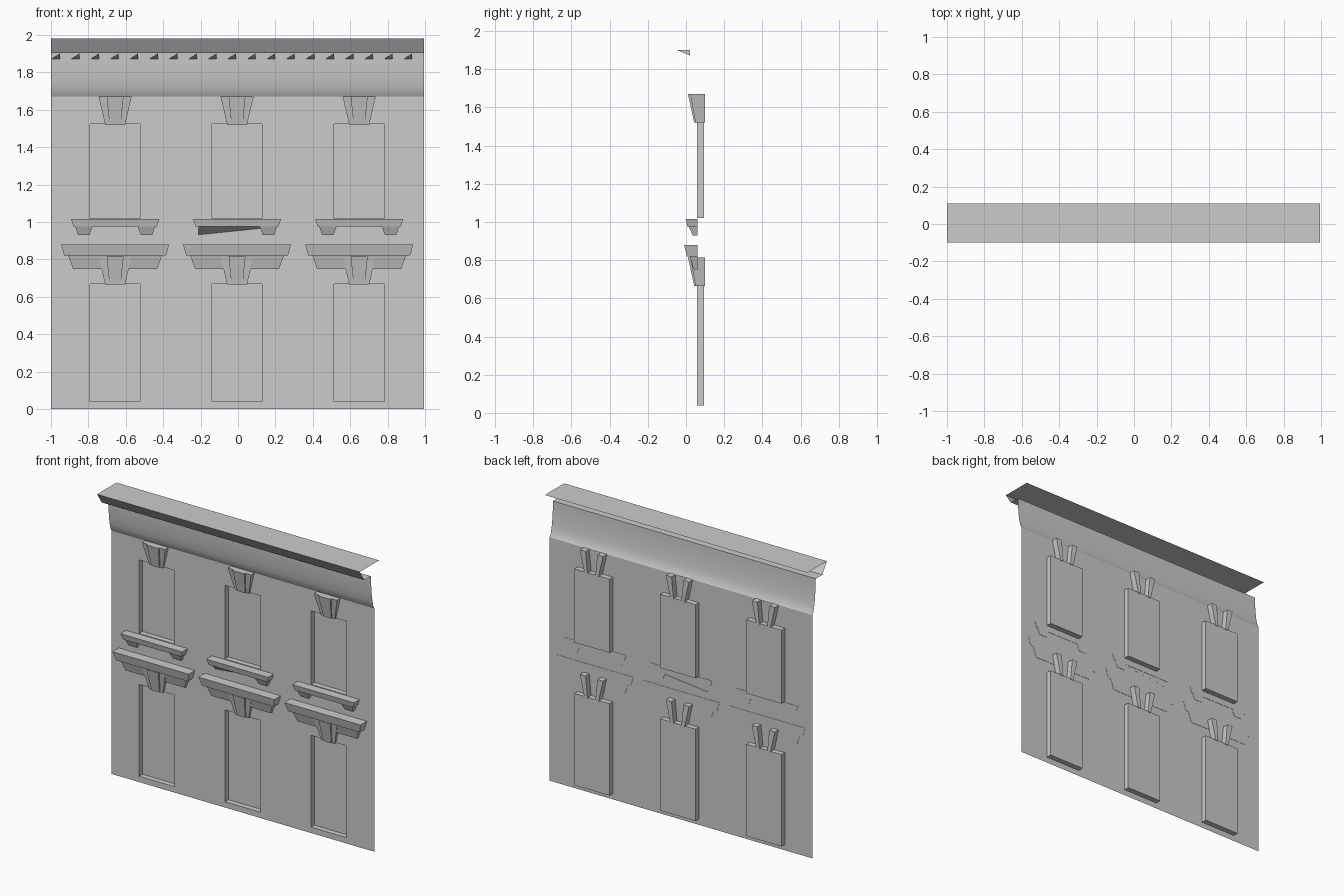
import bpy

if "Cube" in bpy.data.objects:
    bpy.data.objects.remove(bpy.data.objects["Cube"])

GREY = (0.6, 0.6, 0.6, 1)
stone = bpy.data.materials.new("grey stone")
stone.use_nodes = True
stone.diffuse_color = GREY
stone.node_tree.nodes["Principled BSDF"].inputs["Base Color"].default_value = GREY

WALL = 0.058                      # depth of the wall plane
BAYS = (-0.657, -0.005, 0.648)    # window axes
HALF = 0.134                      # half width of a window
STOREYS = ((0.04, 0.67), (1.02, 1.525))


def add(name, verts, faces):
    mesh = bpy.data.meshes.new(name)
    mesh.from_pydata(verts, [], faces)
    mesh.materials.append(stone)
    obj = bpy.data.objects.new(name, mesh)
    bpy.context.collection.objects.link(obj)
    return obj


def block(name, top, bottom, back):
    """Tapered block; top and bottom are (x0, x1, front y, z)."""
    verts = []
    for x0, x1, y, z in (bottom, top):
        verts += [(x0, y, z), (x1, y, z), (x1, back, z), (x0, back, z)]
    sides = [(i, (i + 1) % 4, (i + 1) % 4 + 4, i + 4) for i in range(4)]
    return add(name, verts, [(3, 2, 1, 0), (4, 5, 6, 7)] + sides)


def sweep(name, profile):
    """Strip of (y, z) points drawn along the whole facade."""
    verts = [(x, y, z) for y, z in profile for x in (-1, 0.995)]
    faces = [(2 * i, 2 * i + 1, 2 * i + 3, 2 * i + 2) for i in range(len(profile) - 1)]
    return add(name, verts, faces)


# Wall sheet with window openings
xs = [-1] + [c + s * HALF for c in BAYS for s in (-1, 1)] + [0.995]
zs = [0] + [z for pair in STOREYS for z in pair] + [1.67]
cols = len(xs)
cells = [(r * cols + c, r * cols + c + 1, (r + 1) * cols + c + 1, (r + 1) * cols + c)
         for r in range(len(zs) - 1) for c in range(cols - 1)
         if not (r % 2 and c % 2)]
add("wall", [(x, WALL, z) for z in zs for x in xs], cells)


def recess(name, cx, z0, z1):
    verts = [(x, y, z) for y in (WALL, 0.095)
             for x, z in ((cx - HALF, z0), (cx + HALF, z0), (cx + HALF, z1), (cx - HALF, z1))]
    reveals = [(i, i + 4, (i + 1) % 4 + 4, (i + 1) % 4) for i in range(4)]
    add(name, verts, [(4, 5, 6, 7)] + reveals)


def keystone(name, cx, z0, z1):
    block(name + "_centre", (cx - 0.045, cx + 0.045, 0.01, z1),
          (cx - 0.03, cx + 0.03, 0.043, z0), WALL + 0.002)
    for s, side in ((-1, "right"), (1, "left")):
        top = sorted((cx + s * 0.045, cx + s * 0.088))
        low = sorted((cx + s * 0.03, cx + s * 0.053))
        block(name + "_" + side, (*top, 0.022, z1), (*low, 0.05, z0), 0.1)


def centred(cx, half, y, z):
    return (cx - half, cx + half, y, z)


BACK = WALL + 0.002
for n, cx in enumerate(BAYS):
    tag = ("right", "middle", "left")[n]
    for floor, (z0, z1) in zip(("lower", "upper"), STOREYS):
        recess(f"{tag}_{floor}_window", cx, z0, z1)
        keystone(f"{tag}_{floor}_keystone", cx, z1 - 0.005, z1 + 0.145)

    # Hood over the lower window, with its bed moulding
    block(f"{tag}_hood", centred(cx, 0.289, -0.01, 0.88),
          centred(cx, 0.272, 0.005, 0.82), BACK)
    block(f"{tag}_hood_bed", centred(cx, 0.25, 0.02, 0.82),
          centred(cx, 0.225, 0.04, 0.75), BACK)

    # Sill under the upper window, with brackets
    block(f"{tag}_sill", centred(cx, 0.235, -0.002, 1.015),
          centred(cx, 0.222, 0.008, 0.975), BACK)
    for s, side in ((-1, "right"), (1, "left")):
        if tag == "middle" and s < 0:
            continue
        block(f"{tag}_sill_bracket_{side}", centred(cx + s * 0.167, 0.046, 0.015, 0.975),
              centred(cx + s * 0.168, 0.03, 0.035, 0.93), BACK)

# Long wedge that stands in for the missing middle bracket
add("middle_sill_wedge",
    [(-0.21, 0.015, 0.975), (0.13, 0.015, 0.975), (-0.21, BACK, 0.93), (0.13, BACK, 0.965)],
    [(0, 2, 3, 1)])

# Cornice: rounded frieze, soffit, sloping fascia and flat top
frieze = sweep("cornice_frieze", [(WALL, 1.67), (0.046, 1.69), (0.037, 1.725), (0.03, 1.77),
                                  (0.025, 1.82), (0.022, 1.87), (0.021, 1.905)])
bpy.context.view_layer.objects.active = frieze
frieze.select_set(True)
bpy.ops.object.shade_smooth_by_angle()
sweep("cornice_top", [(0.021, 1.905), (-0.05, 1.905), (-0.1, 1.98), (0.11, 1.98)])

# Wedge-shaped dentils under the soffit
for i in range(19):
    x = -0.995 + i * 0.1046
    add("dentil", [(x, 0.02, 1.872), (x + 0.043, 0.02, 1.872),
                   (x + 0.043, -0.05, 1.902), (x + 0.043, 0.02, 1.902)],
        [(0, 1, 2), (1, 3, 2), (0, 2, 3)])
